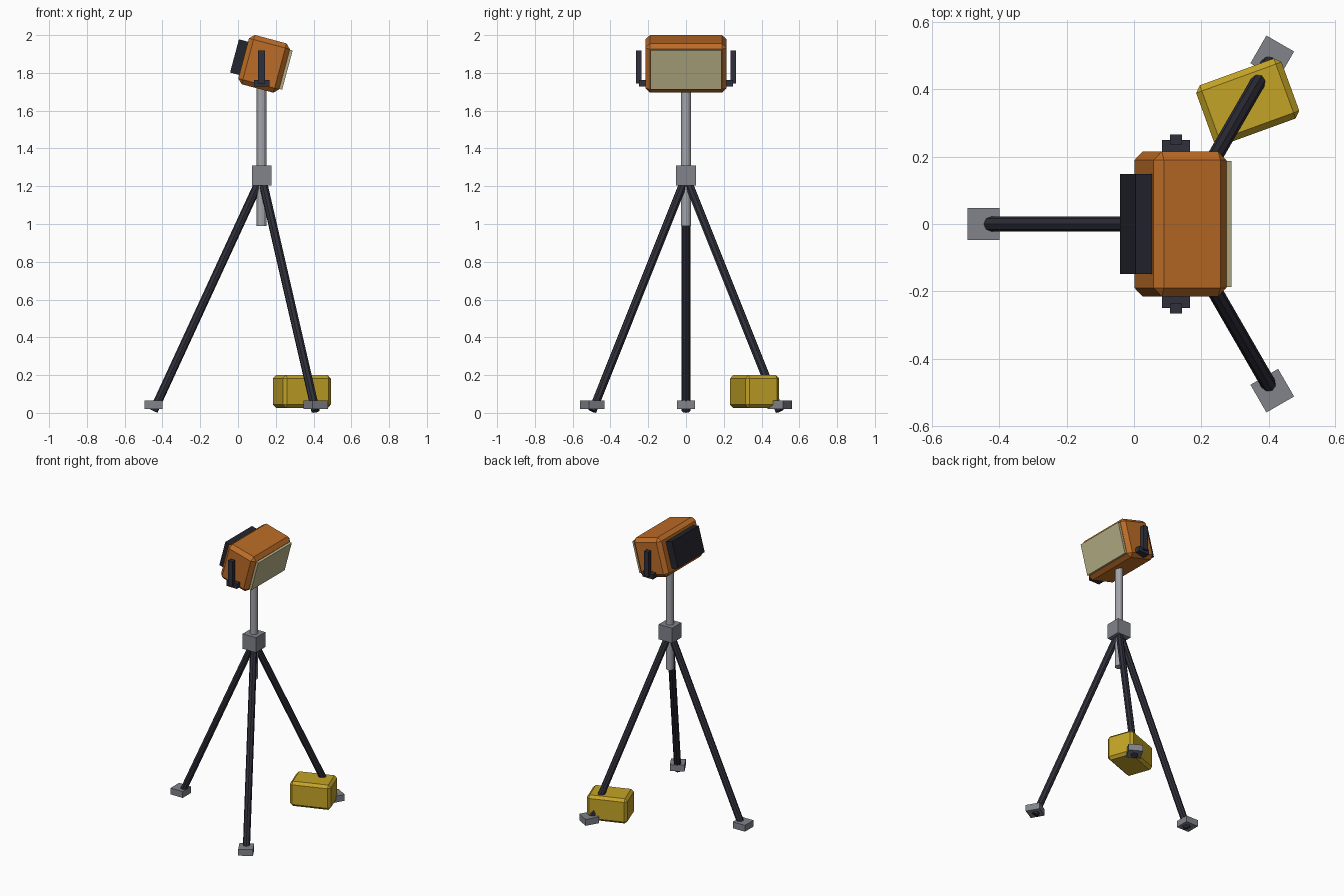
import bpy
from math import radians, cos, sin
from mathutils import Vector

cube = bpy.data.objects.get("Cube")
if cube:
    bpy.data.objects.remove(cube, do_unlink=True)


def material(name, rgb):
    m = bpy.data.materials.new(name)
    m.use_nodes = True
    m.diffuse_color = (*rgb, 1)
    m.node_tree.nodes["Principled BSDF"].inputs["Base Color"].default_value = (*rgb, 1)
    return m


orange = material("orange casing", (0.5, 0.15, 0.02))
yellow = material("yellow bag", (0.55, 0.37, 0.02))
cream = material("cream lens", (0.47, 0.43, 0.24))
charcoal = material("charcoal legs", (0.03, 0.03, 0.045))
black = material("black panel", (0.018, 0.019, 0.027))
silver = material("silver pole", (0.36, 0.37, 0.40))
grey = material("grey fittings", (0.22, 0.23, 0.26))


def box(name, centre, size, mat, rotation=(0, 0, 0), bevel=0):
    bpy.ops.mesh.primitive_cube_add(size=1, location=centre, rotation=rotation)
    ob = bpy.context.object
    ob.name = name
    ob.scale = size
    bpy.ops.object.transform_apply(location=False, rotation=False, scale=True)
    ob.data.materials.append(mat)
    if bevel:
        mod = ob.modifiers.new("chamfer", 'BEVEL')
        mod.width = bevel
        mod.segments = 1
    return ob


def rod(name, start, end, radius, sides, mat):
    start, end = Vector(start), Vector(end)
    axis = end - start
    bpy.ops.mesh.primitive_cylinder_add(vertices=sides, radius=radius, depth=axis.length,
                                        location=(start + end) / 2)
    ob = bpy.context.object
    ob.name = name
    ob.rotation_euler = axis.to_track_quat('Z', 'Y').to_euler()
    ob.data.materials.append(mat)
    return ob


AXIS = 0.125    # tripod centre in x

# Centre pole and hub
rod("centre_pole", (AXIS, 0, 0.99), (AXIS, 0, 1.78), 0.026, 12, silver)
box("hub", (AXIS, 0, 1.257), (0.104, 0.104, 0.106), grey)

# Three splayed legs with square feet
for side, degrees in (("right", 180), ("front_left", -60), ("back_left", 60)):
    a = radians(degrees)
    x, y = AXIS + 0.572 * cos(a), 0.572 * sin(a)
    rod(side + "_leg", (AXIS, 0, 1.25), (x, y, 0.01), 0.023, 8, charcoal)
    box(side + "_foot", (x, y, 0.043), (0.095, 0.095, 0.045), grey, (0, 0, a))

# Weight bag on one leg
box("weight_bag", (0.338, 0.363, 0.113), (0.27, 0.19, 0.175), yellow,
    (0, 0, radians(20)), 0.018)

# Tilted lamp head: casing, lens and rear panel
TILT = radians(15)
HEAD = Vector((0.138, 0, 1.848))


def head_part(name, offset, size, mat, bevel=0):
    centre = HEAD + offset * Vector((cos(TILT), 0, -sin(TILT)))
    return box(name, centre, size, mat, (0, TILT, 0), bevel)


head_part("lamp_casing", 0, (0.224, 0.43, 0.27), orange, 0.025)
head_part("lens", 0.116, (0.024, 0.375, 0.215), cream)
head_part("rear_panel", -0.132, (0.06, 0.298, 0.182), black)

# Yoke: cross bar with an upright on each side
box("yoke_bar", (AXIS, 0, 1.745), (0.083, 0.5, 0.035), charcoal)
for side, s in (("left", 1), ("right", -1)):
    box(side + "_upright", (AXIS, s * 0.251, 1.832), (0.036, 0.029, 0.175), charcoal)
